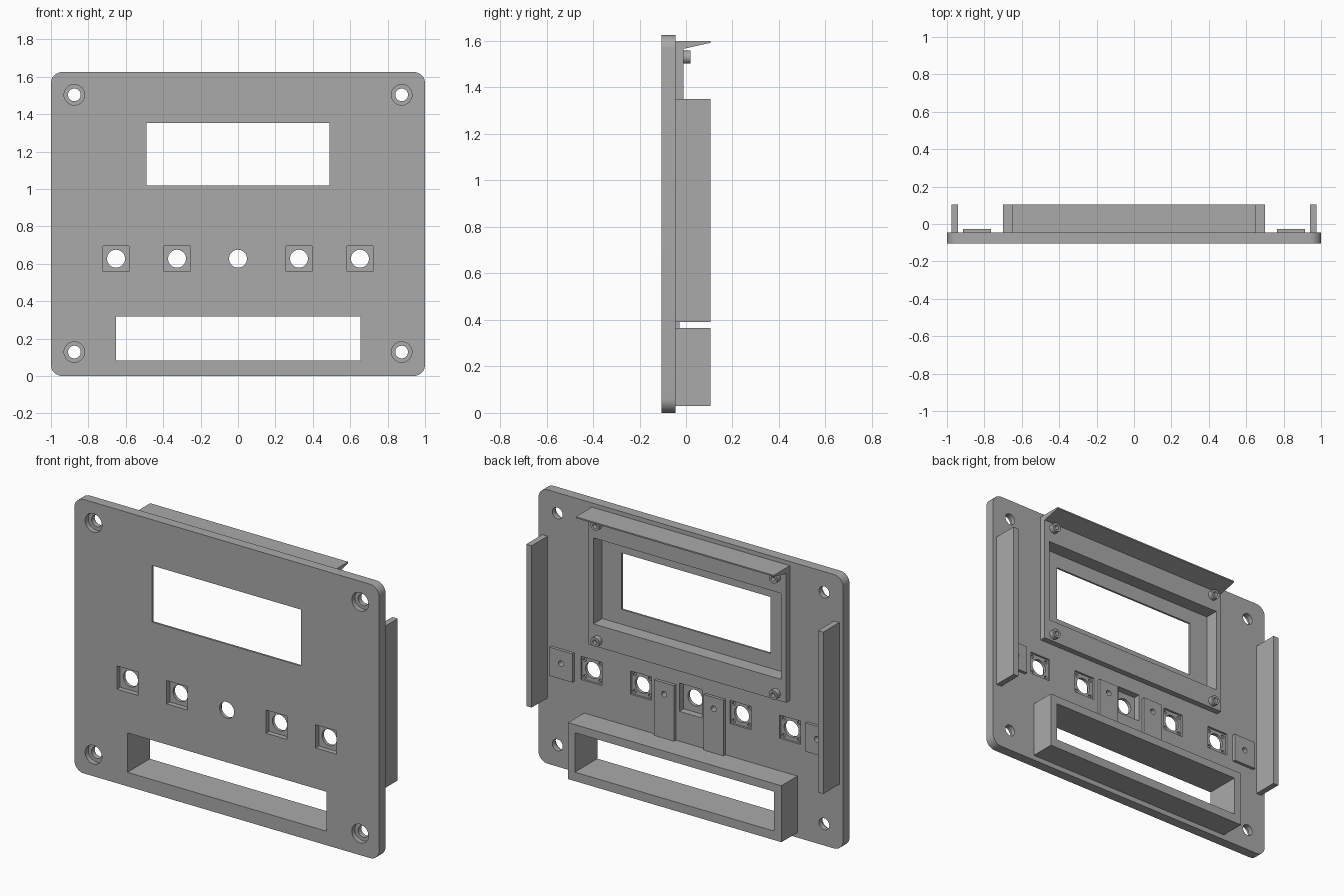
import bpy, bmesh, math
from mathutils import Matrix, Vector

cube = bpy.data.objects.get("Cube")
if cube:
    bpy.data.objects.remove(cube, do_unlink=True)

GRAY = (0.4, 0.4, 0.4, 1.0)
mat = bpy.data.materials.new("plain gray")
mat.use_nodes = True
mat.diffuse_color = GRAY
mat.node_tree.nodes["Principled BSDF"].inputs["Base Color"].default_value = GRAY

FRONT, BACK, TIP = -0.105, -0.045, 0.105
MID_Z = 1.185          # display centre height
BUTTON_Z = 0.627
BUTTONS = (-0.652, -0.326, 0.326, 0.652)
CORNERS = [(x, z) for x in (-0.875, 0.875) for z in (0.128, 1.503)]
POSTS = [(x, z) for x in (-0.585, 0.585) for z in (MID_Z - 0.345, MID_Z + 0.345)]
PADS = [(s * x, z, w, h) for s in (-1, 1)
        for x, z, w, h in ((0.84, 0.62, 0.15, 0.17), (0.1625, 0.53, 0.13, 0.33))]


def box(bm, x0, x1, y0, y1, z0, z1):
    m = Matrix.Translation(((x0 + x1) / 2, (y0 + y1) / 2, (z0 + z1) / 2))
    m = m @ Matrix.Diagonal((x1 - x0, y1 - y0, z1 - z0, 1))
    bmesh.ops.create_cube(bm, size=1, matrix=m)


def rod(bm, x, z, r, y0, y1, sides=32):
    m = Matrix.Translation((x, (y0 + y1) / 2, z)) @ Matrix.Rotation(math.pi / 2, 4, 'X')
    bmesh.ops.create_cone(bm, cap_ends=True, segments=sides, radius1=r, radius2=r,
                          depth=y1 - y0, matrix=m)


def prism(bm, points, offset):
    face = bm.faces.new([bm.verts.new(p) for p in points])
    ext = bmesh.ops.extrude_face_region(bm, geom=[face])
    bmesh.ops.translate(bm, vec=Vector(offset),
                        verts=[v for v in ext["geom"] if isinstance(v, bmesh.types.BMVert)])


def finish(bm, name):
    bmesh.ops.recalc_face_normals(bm, faces=bm.faces)
    mesh = bpy.data.meshes.new(name)
    bm.to_mesh(mesh)
    bm.free()
    mesh.materials.append(mat)
    ob = bpy.data.objects.new(name, mesh)
    bpy.context.collection.objects.link(ob)
    return ob


def cut(ob, bm):
    cutter = finish(bm, "cutter")
    cutter.hide_render = True
    mod = ob.modifiers.new("cut", 'BOOLEAN')
    mod.operation, mod.solver, mod.object = 'DIFFERENCE', 'EXACT', cutter
    bpy.context.view_layer.objects.active = ob
    bpy.ops.object.modifier_apply(modifier=mod.name)
    bpy.data.objects.remove(cutter, do_unlink=True)


def smooth(ob):
    bpy.ops.object.select_all(action='DESELECT')
    ob.select_set(True)
    bpy.context.view_layer.objects.active = ob
    bpy.ops.object.shade_smooth_by_angle(angle=math.radians(30))


# Front panel with rounded corners
bm = bmesh.new()
R, H, outline = 0.06, 1.625, []
for i, (cx, cz) in enumerate(((1 - R, H - R), (R - 1, H - R), (R - 1, R), (1 - R, R))):
    for k in range(9):
        a = math.pi / 2 * (i + k / 8)
        outline.append((cx + R * math.cos(a), FRONT, cz + R * math.sin(a)))
prism(bm, outline, (0, BACK - FRONT, 0))
panel = finish(bm, "panel")

# Pockets and counterbores
bm = bmesh.new()
box(bm, -0.615, 0.615, -0.093, 0, MID_Z - 0.255, MID_Z + 0.255)
box(bm, -0.075, 0.075, -0.085, 0, 0.542, 0.71)
for x in BUTTONS:
    z0, z1 = BUTTON_Z - 0.069, BUTTON_Z + 0.069
    box(bm, x - 0.069, x + 0.069, -0.2, FRONT + 0.03, z0, z1)
    box(bm, x - 0.069, x + 0.069, BACK - 0.012, 0, z0, z1)
for x, z in CORNERS:
    rod(bm, x, z, 0.055, -0.2, FRONT + 0.03)
cut(panel, bm)

# Through openings and blind pin holes
bm = bmesh.new()
box(bm, -0.49, 0.488, -0.2, 0, 1.018, 1.353)
box(bm, -0.652, 0.656, -0.2, 0, 0.083, 0.317)
for x in BUTTONS + (0,):
    rod(bm, x, BUTTON_Z, 0.048, -0.2, 0)
for x in BUTTONS:
    for dx in (-0.05, 0.05):
        for dz in (-0.05, 0.05):
            rod(bm, x + dx, BUTTON_Z + dz, 0.011, BACK - 0.022, 0, 12)
for x, z in CORNERS:
    rod(bm, x, z, 0.034, -0.2, 0)
for x, z, w, h in PADS:
    rod(bm, x, BUTTON_Z, 0.017, -0.08, 0, 16)
cut(panel, bm)
smooth(panel)

# Display frame on the back
bm = bmesh.new()
box(bm, -0.65, 0.65, BACK, -0.01, 0.8, 1.57)
display_frame = finish(bm, "display_frame")
bm = bmesh.new()
box(bm, -0.615, 0.615, -0.2, 0.2, MID_Z - 0.255, MID_Z + 0.255)
cut(display_frame, bm)

# Tapered hood above the display
bm = bmesh.new()
profile = ((BACK, 1.6), (TIP, 1.6), (TIP, 1.592), (-0.01, 1.566), (BACK, 1.566))
prism(bm, [(-0.65, y, z) for y, z in profile], (1.3, 0, 0))
finish(bm, "display_hood")

# Mounting posts
for i, (x, z) in enumerate(POSTS):
    bm = bmesh.new()
    rod(bm, x, z, 0.028, -0.012, 0.02, 24)
    post = finish(bm, f"display_post_{i + 1}")
    bm = bmesh.new()
    rod(bm, x, z, 0.014, -0.005, 0.1, 16)
    cut(post, bm)
    smooth(post)

# Lower window surround
bm = bmesh.new()
box(bm, -0.7, 0.7, BACK, TIP, 0.03, 0.365)
lower_frame = finish(bm, "lower_frame")
bm = bmesh.new()
box(bm, -0.652, 0.656, -0.2, 0.2, 0.083, 0.317)
cut(lower_frame, bm)

# Side rails
for side, s in (("left", 1), ("right", -1)):
    bm = bmesh.new()
    box(bm, min(s * 0.94, s * 0.975), max(s * 0.94, s * 0.975), BACK, TIP, 0.39, 1.35)
    finish(bm, side + "_rail")

# Screw pads between and beside the buttons
for i, (x, z, w, h) in enumerate(PADS):
    bm = bmesh.new()
    box(bm, x - w / 2, x + w / 2, BACK, -0.027, z - h / 2, z + h / 2)
    pad = finish(bm, f"screw_pad_{i + 1}")
    bm = bmesh.new()
    rod(bm, x, BUTTON_Z, 0.017, -0.2, 0.1, 16)
    cut(pad, bm)
    smooth(pad)
